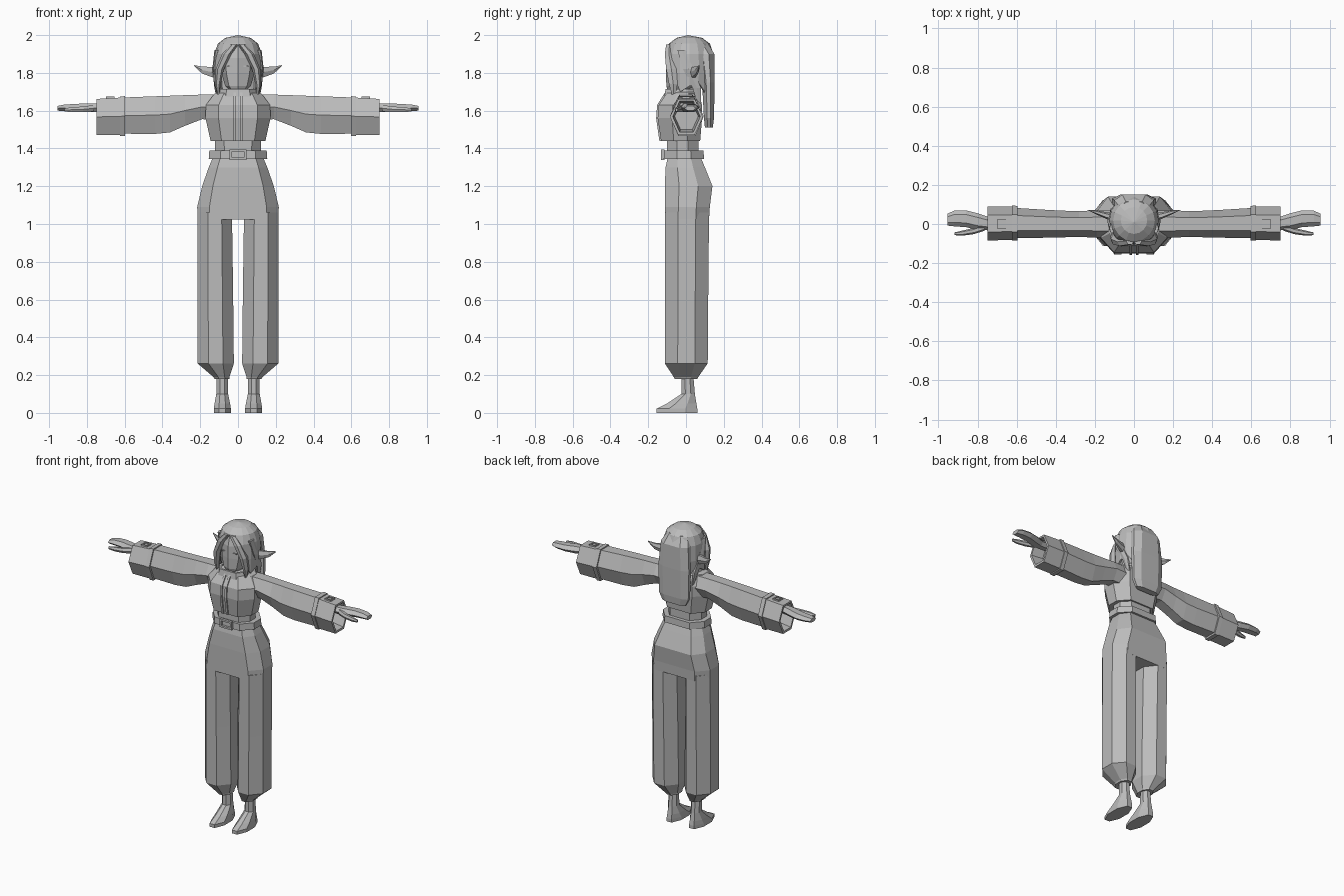
import bpy, bmesh, math

grey = bpy.data.materials.new("plain grey")
grey.diffuse_color = (0.5, 0.5, 0.5, 1)

# Cross-sections, unit size
OCT = [(-.4, -1), (.4, -1), (1, -.4), (1, .4), (.4, 1), (-.4, 1), (-1, .4), (-1, -.4)]
WIDE = [(-.6, -1), (.6, -1), (1, -.35), (1, .35), (.6, 1), (-.6, 1), (-1, .35), (-1, -.35)]
HIP = [(-.7, -1), (.7, -1), (1, -.4), (1, .4), (.7, 1), (-.7, 1), (-1, .4), (-1, -.4)]
HEX = [(-.5, -1), (.5, -1), (1, 0), (.5, 1), (-.5, 1), (-1, 0)]
DIAMOND8 = [(0, -1), (.7, -.75), (1, 0), (.7, .75), (0, 1), (-.7, .75), (-1, 0), (-.7, -.75)]
RECT = [(-1, -1), (1, -1), (1, 1), (-1, 1)]


def finish(name, bm, mirror=False):
    bmesh.ops.remove_doubles(bm, verts=bm.verts, dist=0.0004)
    bmesh.ops.recalc_face_normals(bm, faces=bm.faces)
    me = bpy.data.meshes.new(name)
    bm.to_mesh(me)
    bm.free()
    me.materials.append(grey)
    ob = bpy.data.objects.new(name, me)
    bpy.context.collection.objects.link(ob)
    if mirror:
        ob.modifiers.new("mirror", 'MIRROR').use_mirror_merge = False
    return ob


def loft(name, profile, sections, axis='z', mirror=False, closed=False):
    """Sections are (position, a0, a1, b0, b1) along the axis."""
    bm = bmesh.new()
    rings = []
    for t, a0, a1, b0, b1 in sections:
        ring = []
        for u, v in profile:
            a = (a0 + a1) / 2 + u * (a1 - a0) / 2
            b = (b0 + b1) / 2 + v * (b1 - b0) / 2
            co = {'z': (a, b, t), 'x': (t, a, b), 'y': (a, t, b)}[axis]
            ring.append(bm.verts.new(co))
        rings.append(ring)
    n = len(profile)
    pairs = list(zip(rings, rings[1:]))
    if closed:
        pairs.append((rings[-1], rings[0]))
    else:
        bm.faces.new(rings[0])
        bm.faces.new(rings[-1])
    for r, s in pairs:
        for i in range(n):
            j = (i + 1) % n
            bm.faces.new((r[i], r[j], s[j], s[i]))
    return finish(name, bm, mirror)


# Feet and trouser legs
loft("foot", OCT, [(0, .038, .128, -.155, .06), (.022, .038, .128, -.155, .06),
                   (.05, .042, .124, -.10, .055), (.10, .052, .115, -.025, .047),
                   (.22, .055, .112, -.025, .037)], mirror=True)
loft("trouser_leg", OCT, [(.18, .045, .125, -.06, .06), (.19, .045, .13, -.065, .065),
                          (.262, .022, .214, -.112, .115), (.65, .026, .215, -.112, .118),
                          (1.06, .032, .214, -.112, .122)], mirror=True)
# Hips
loft("trouser_hips", HIP, [(1.025, -.214, .214, -.112, .122), (1.09, -.216, .216, -.112, .126),
                           (1.2, -.19, .19, -.112, .14), (1.3, -.155, .155, -.108, .10),
                           (1.36, -.13, .13, -.095, .075)])
# Belt and buckle
loft("belt", WIDE, [(1.345, -.155, .155, -.118, .095), (1.388, -.152, .152, -.116, .093),
                    (1.388, -.12, .12, -.10, .07), (1.345, -.12, .12, -.10, .07)], closed=True)
loft("buckle", RECT, [(-.115, -.045, .045, 1.34, 1.395), (-.132, -.045, .045, 1.34, 1.395),
                      (-.132, -.033, .033, 1.352, 1.383), (-.115, -.033, .033, 1.352, 1.383)],
     axis='y', closed=True)
# Jacket body with overhanging hem
loft("jacket", WIDE, [(1.36, -.12, .12, -.10, .065), (1.44, -.122, .122, -.10, .065),
                      (1.44, -.145, .145, -.132, .075), (1.56, -.172, .172, -.15, .085),
                      (1.63, -.17, .17, -.145, .085), (1.69, -.125, .125, -.105, .07),
                      (1.71, -.07, .07, -.075, .05)])
loft("placket", RECT, [(1.44, .010, .024, -.141, -.12), (1.56, .010, .024, -.158, -.13),
                       (1.63, .010, .024, -.153, -.12), (1.695, .010, .024, -.112, -.08)],
     mirror=True)
# Collar
loft("collar", WIDE, [(1.675, -.11, .11, -.115, .07), (1.715, -.098, .098, -.108, .062),
                      (1.715, -.085, .085, -.095, .05), (1.675, -.085, .085, -.095, .05)],
     closed=True)
# Sleeves with open cuffs
loft("sleeve", HEX, [(.10, -.07, .07, 1.55, 1.685), (.19, -.07, .07, 1.555, 1.685),
                     (.28, -.066, .066, 1.52, 1.682), (.36, -.068, .068, 1.485, 1.679),
                     (.44, -.07, .072, 1.477, 1.676), (.60, -.072, .082, 1.478, 1.67),
                     (.605, -.08, .088, 1.472, 1.67), (.75, -.085, .09, 1.472, 1.662),
                     (.75, -.07, .075, 1.487, 1.65), (.67, -.06, .065, 1.50, 1.64)],
     axis='x', mirror=True)
loft("cuff_strap", HEX, [(.597, -.084, .093, 1.466, 1.677), (.625, -.085, .094, 1.465, 1.675),
                         (.625, -.07, .08, 1.485, 1.66), (.597, -.07, .08, 1.485, 1.66)],
     axis='x', mirror=True, closed=True)
loft("cuff_button", RECT, [(1.655, .655, .70, -.022, .022), (1.675, .655, .70, -.022, .022),
                           (1.675, .663, .692, -.014, .014), (1.668, .663, .692, -.014, .014)],
     mirror=True)
# Hands
loft("hand", HEX, [(.665, -.03, .035, 1.595, 1.635), (.75, -.032, .038, 1.592, 1.638),
                   (.80, -.03, .055, 1.592, 1.638), (.86, -.016, .07, 1.595, 1.636),
                   (.92, -.012, .068, 1.598, 1.632), (.955, -.008, .052, 1.60, 1.625)],
     axis='x', mirror=True)
loft("thumb", HEX, [(.765, -.035, 0, 1.595, 1.63), (.82, -.052, -.02, 1.592, 1.622),
                    (.88, -.06, -.034, 1.592, 1.618), (.918, -.057, -.043, 1.596, 1.612)],
     axis='x', mirror=True)
# Neck, head, eyelids and ears
loft("neck", OCT, [(1.66, -.04, .04, -.045, .04), (1.76, -.04, .04, -.045, .04)])
loft("head", DIAMOND8, [(1.688, -.025, .025, -.09, .0), (1.73, -.068, .068, -.104, .05),
                        (1.80, -.088, .088, -.106, .08), (1.88, -.095, .095, -.104, .10),
                        (1.95, -.07, .07, -.085, .08)])
loft("eyelid", RECT, [(1.832, .028, .056, -.096, -.08), (1.838, .028, .056, -.096, -.08)],
     mirror=True)
loft("ear", HEX, [(.085, .01, .05, 1.765, 1.825), (.14, .025, .06, 1.778, 1.832),
                  (.19, .048, .07, 1.797, 1.833), (.232, .068, .072, 1.836, 1.841)],
     axis='x', mirror=True)

# Hair shell: its lower rim varies with the angle from the front
rim = [1.95, 1.89, 1.80, 1.70, 1.73, 1.75, 1.69, 1.54, 1.52]
bm = bmesh.new()
top = bm.verts.new((0, .01, 2.0))
cols = []
for i in range(16):
    ang = i * math.tau / 16
    low = rim[min(i, 16 - i)]
    col = []
    for z, r in [(1.985, .52), (1.955, .82), (1.90, .97), (1.80, 1.0), (low, 1.0)]:
        z = max(z, low)
        if z == low:
            r = max(.82, min(1, .82 + (1.955 - low) * 3))
            if low < 1.78:
                r = .95
        col.append(bm.verts.new((.13 * r * math.sin(ang), .018 - .132 * r * math.cos(ang), z)))
    cols.append(col)
for i in range(16):
    a, b = cols[i], cols[(i + 1) % 16]
    bm.faces.new((top, a[0], b[0]))
    for k in range(4):
        bm.faces.new((a[k], a[k + 1], b[k + 1], b[k]))
hair = finish("hair_cap", bm)
solid = hair.modifiers.new("thickness", 'SOLIDIFY')
solid.thickness = 0.012
solid.offset = -1

# Long back hair and loose locks
loft("back_hair", WIDE, [(1.512, -.085, .085, .10, .142), (1.56, -.108, .108, .095, .148),
                         (1.75, -.112, .112, .085, .152), (1.90, -.10, .10, .06, .150),
                         (1.96, -.07, .07, .02, .115)])
loft("front_lock", HEX, [(1.685, .098, .110, -.075, -.055), (1.74, .092, .122, -.09, -.045),
                         (1.82, .075, .118, -.105, -.05), (1.90, .035, .085, -.112, -.07),
                         (1.95, .0, .04, -.105, -.07)], mirror=True)
loft("side_lock", HEX, [(1.63, .095, .105, .062, .08), (1.72, .10, .125, .035, .08),
                        (1.82, .112, .136, -.015, .04), (1.92, .10, .125, -.045, .0)],
     mirror=True)
